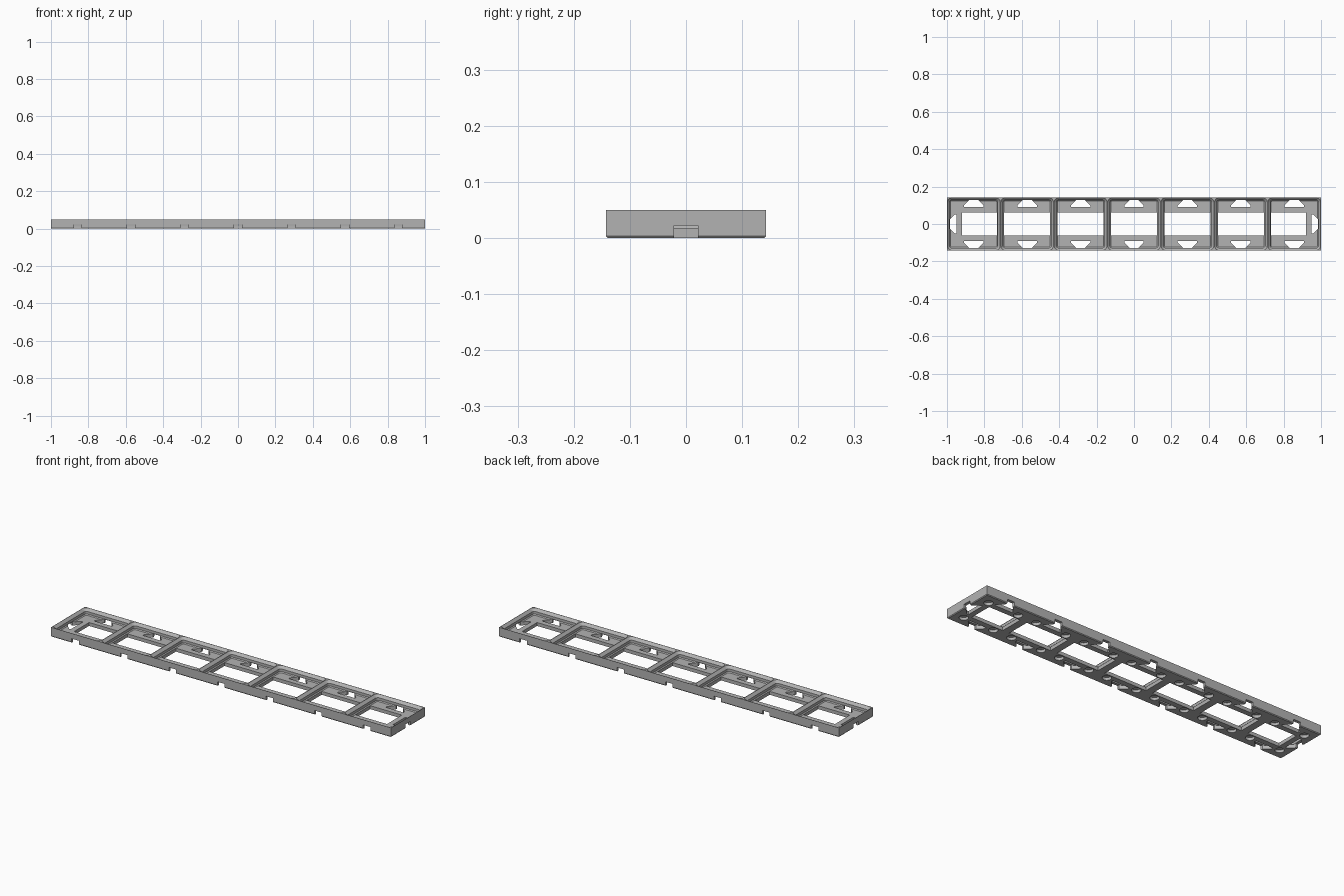
import bpy, bmesh
from math import pi, cos, sin

cube = bpy.data.objects.get("Cube")
if cube:
    bpy.data.objects.remove(cube, do_unlink=True)

CELLS = 7
PITCH = 2 / CELLS
HALF = PITCH / 2
TOP = 0.05
FLOOR = 0.0183
CENTRES = [(i - (CELLS - 1) / 2) * PITCH for i in range(CELLS)]

grey = bpy.data.materials.new("light grey")
grey.use_nodes = True
grey.diffuse_color = (0.45, 0.45, 0.45, 1)
grey.node_tree.nodes["Principled BSDF"].inputs["Base Color"].default_value = grey.diffuse_color


def loft(bm, rings):
    """Closed solid through rings of equal point count, bottom to top."""
    loops = [[bm.verts.new(p) for p in ring] for ring in rings]
    for a, b in zip(loops, loops[1:]):
        for i in range(len(a)):
            j = (i + 1) % len(a)
            bm.faces.new((a[i], a[j], b[j], b[i]))
    bm.faces.new(loops[0][::-1])
    bm.faces.new(loops[-1])


def prism(bm, points, z0, z1):
    loft(bm, [[(x, y, z) for x, y in points] for z in (z0, z1)])


def rect(x0, x1, y0, y1):
    return [(x0, y0), (x1, y0), (x1, y1), (x0, y1)]


def rounded(cx, half, radius, z, steps=6):
    ring = []
    for k, (sx, sy) in enumerate([(1, 1), (-1, 1), (-1, -1), (1, -1)]):
        for s in range(steps + 1):
            a = (k + s / steps) * pi / 2
            ring.append((cx + sx * (half - radius) + radius * cos(a),
                         sy * (half - radius) + radius * sin(a), z))
    return ring


def make(name, bm):
    bmesh.ops.recalc_face_normals(bm, faces=bm.faces)
    mesh = bpy.data.meshes.new(name)
    bm.to_mesh(mesh)
    bm.free()
    mesh.materials.append(grey)
    ob = bpy.data.objects.new(name, mesh)
    bpy.context.collection.objects.link(ob)
    return ob


# Slab with a small chamfer round the underside
bm = bmesh.new()
loft(bm, [[(x, y, z) for x, y in rect(-1 + d, 1 - d, -HALF + d, HALF - d)]
          for z, d in ((0, 0.003), (0.004, 0), (TOP, 0))])
plate = make("baseplate", bm)

# Stepped, tapered sockets
sockets = bmesh.new()
for cx in CENTRES:
    loft(sockets, [rounded(cx, h, r, z) for z, h, r in (
        (FLOOR, 0.1235, 0.008), (0.023, 0.1282, 0.0126), (0.0369, 0.1282, 0.0126),
        (TOP, 0.1413, 0.0257), (TOP + 0.01, 0.1413, 0.0257))])

# Floor windows; the end ones stop short to leave a strip
windows = bmesh.new()
for cx in CENTRES:
    x0 = max(cx - 0.1235, -0.92)
    x1 = min(cx + 0.1235, 0.92)
    prism(windows, rect(x0, x1, -0.0625, 0.0625), -0.01, FLOOR + 0.002)

# Clip slots: wide pocket inside, narrow throat through the edge
slot = [(-0.052, 0.091), (0.052, 0.091), (0.052, 0.1), (0.021, 0.131),
        (0.021, 0.16), (-0.021, 0.16), (-0.021, 0.131), (-0.052, 0.1)]
clips = bmesh.new()
for s in (-1, 1):
    for cx in CENTRES:
        prism(clips, [(cx + x, s * y) for x, y in slot], -0.01, 0.022)
    prism(clips, [(s * (y + 1 - HALF), x) for x, y in slot], -0.01, 0.022)

# Blind round magnet pockets under the corners of each cell
magnets = bmesh.new()
for cx in CENTRES:
    for sx in (-1, 1):
        for sy in (-1, 1):
            prism(magnets, [(cx + sx * 0.0884 + 0.022 * cos(k * pi / 12),
                             sy * 0.0884 + 0.022 * sin(k * pi / 12))
                            for k in range(24)], -0.01, 0.0145)

# Cut everything out of the slab and keep only the result
cutters = []
for name, bm in (("socket_cutter", sockets), ("window_cutter", windows),
                 ("clip_cutter", clips), ("magnet_cutter", magnets)):
    cutter = make(name, bm)
    cutter.hide_render = True
    cutters.append(cutter)
    mod = plate.modifiers.new(name, 'BOOLEAN')
    mod.operation = 'DIFFERENCE'
    mod.solver = 'EXACT'
    mod.object = cutter

result = bpy.data.meshes.new_from_object(
    plate.evaluated_get(bpy.context.evaluated_depsgraph_get()))
plate.modifiers.clear()
plate.data = result
for cutter in cutters:
    bpy.data.objects.remove(cutter, do_unlink=True)
